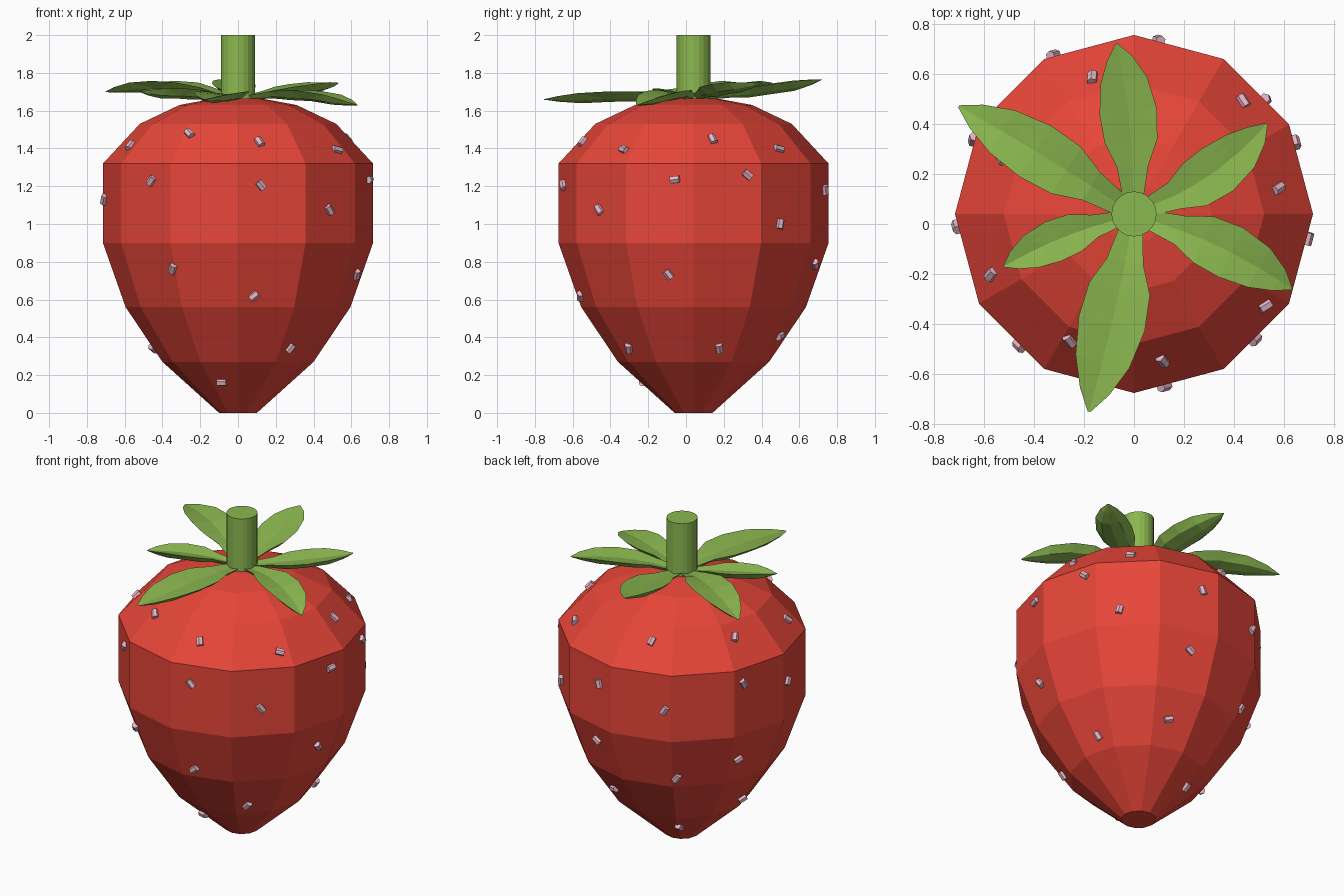
import bpy, bmesh, math, random
from mathutils import Vector, Matrix

if "Cube" in bpy.data.objects:
    bpy.data.objects.remove(bpy.data.objects["Cube"])

random.seed(4)
CY = 0.04  # the fruit axis sits slightly behind the origin


def material(name, rgb):
    m = bpy.data.materials.new(name)
    m.diffuse_color = (*rgb, 1)
    m.use_nodes = True
    m.node_tree.nodes["Principled BSDF"].inputs["Base Color"].default_value = m.diffuse_color
    return m


RED = material("fruit_red", (0.80, 0.06, 0.04))
GREEN = material("leaf_green", (0.26, 0.48, 0.08))
PINK = material("seed_pink", (0.78, 0.46, 0.56))


def finish(name, bm, mat):
    bmesh.ops.recalc_face_normals(bm, faces=bm.faces)
    me = bpy.data.meshes.new(name)
    bm.to_mesh(me)
    bm.free()
    me.materials.append(mat)
    ob = bpy.data.objects.new(name, me)
    bpy.context.collection.objects.link(ob)
    return ob


def loft(bm, rings):
    """Skin closed rings of points and cap both ends."""
    vs = [[bm.verts.new(p) for p in ring] for ring in rings]
    n = len(vs[0])
    for a, b in zip(vs, vs[1:]):
        for i in range(n):
            j = (i + 1) % n
            bm.faces.new((a[i], a[j], b[j], b[i]))
    bm.faces.new(vs[0][::-1])
    bm.faces.new(vs[-1])


def circle(r, z, n):
    return [(r * math.cos(2 * math.pi * i / n),
             CY + r * math.sin(2 * math.pi * i / n), z) for i in range(n)]


# Fruit: twelve-sided profile (radius, height)
PROFILE = [(0.10, 0), (0.40, 0.27), (0.595, 0.56), (0.715, 0.90),
           (0.715, 1.32), (0.52, 1.53), (0.31, 1.63), (0.12, 1.665)]
bm = bmesh.new()
loft(bm, [circle(r, z, 12) for r, z in PROFILE])
finish("fruit", bm, RED)

# Stem
bm = bmesh.new()
loft(bm, [circle(0.09, 1.63, 20), circle(0.09, 2.0, 20)])
finish("stem", bm, GREEN)

# Leaves: midpoint, tip, half width
LEAVES = [
    ((-0.02, 0.42, 1.725), (-0.07, 0.72, 1.765), 0.115),
    ((0.31, 0.20, 1.725), (0.53, 0.40, 1.745), 0.105),
    ((0.36, -0.10, 1.695), (0.63, -0.26, 1.63), 0.11),
    ((-0.08, -0.36, 1.69), (-0.18, -0.75, 1.66), 0.135),
    ((-0.30, -0.06, 1.705), (-0.52, -0.17, 1.70), 0.085),
    ((-0.36, 0.27, 1.745), (-0.70, 0.47, 1.70), 0.12),
]
# Stations along a leaf: position, width factor
STATIONS = [(0, 0.35), (0.2, 0.55), (0.36, 0.92), (0.55, 1.0),
            (0.75, 0.82), (0.9, 0.45), (1.0, 0.04)]
# Cupped cross-section: sideways factor, height
SECTION = [(-1, 0.012), (-0.55, 0.004), (0, -0.006), (0.55, 0.004), (1, 0.012),
           (0.6, -0.028), (0, -0.042), (-0.6, -0.028)]

for k, (mid, tip, w) in enumerate(LEAVES):
    mid, tip = Vector(mid), Vector(tip)
    d = (mid - Vector((0, CY, mid.z))).normalized()
    base = Vector((0, CY, 1.675)) + d * 0.06
    ctrl = 2 * mid - (base + tip) / 2
    bm = bmesh.new()
    rings = []
    for t, f in STATIONS:
        p = base * (1 - t) ** 2 + ctrl * 2 * t * (1 - t) + tip * t * t
        tan = (ctrl - base) * (1 - t) + (tip - ctrl) * t
        side = Vector((tan.y, -tan.x, 0)).normalized()
        rings.append([p + side * (s * w * f) + Vector((0, 0, h * min(1, f * 1.2)))
                      for s, h in SECTION])
    loft(bm, rings)
    bmesh.ops.triangulate(bm, faces=bm.faces)
    finish(f"leaf_{k + 1}", bm, GREEN)

# Seeds: (angle around the axis, height)
SEEDS = [(243, 1.475), (281, 1.43), (325, 1.39), (203, 1.41), (10, 1.445),
         (46, 1.395), (107, 1.46), (157, 1.46), (229, 1.23), (280, 1.205),
         (352, 1.235), (24, 1.26), (155, 1.23), (82, 1.18), (314, 1.075),
         (41, 1.0), (117, 1.10), (184, 1.13), (239, 0.765), (348, 0.735),
         (77, 0.79), (155, 0.72), (278, 0.62), (122, 0.63), (309, 0.345),
         (18, 0.345), (71, 0.41), (176, 0.345), (252, 0.165), (122, 0.17)]

bm = bmesh.new()
for ang, z in SEEDS:
    (r0, z0), (r1, z1) = next((a, b) for a, b in zip(PROFILE, PROFILE[1:])
                              if a[1] <= z <= b[1])
    r = r0 + (r1 - r0) * (z - z0) / (z1 - z0)
    face = math.radians(30 * (ang // 30) + 15)
    a = math.radians(ang)
    r *= math.cos(math.radians(15)) / math.cos(a - face)
    nrm = Vector(((z1 - z0) * math.cos(face), (z1 - z0) * math.sin(face),
                  r0 - r1)).normalized()
    pos = Vector((r * math.cos(a), CY + r * math.sin(a), z)) + nrm * 0.005
    mat = (Matrix.Translation(pos) @ nrm.to_track_quat('Z', 'Y').to_matrix().to_4x4()
           @ Matrix.Rotation(random.uniform(0, math.pi), 4, 'Z')
           @ Matrix.Rotation(math.pi / 2, 4, 'X'))
    bmesh.ops.create_cone(bm, cap_ends=True, segments=6, radius1=0.021,
                          radius2=0.021, depth=0.05, matrix=mat)
finish("seeds", bm, PINK)
